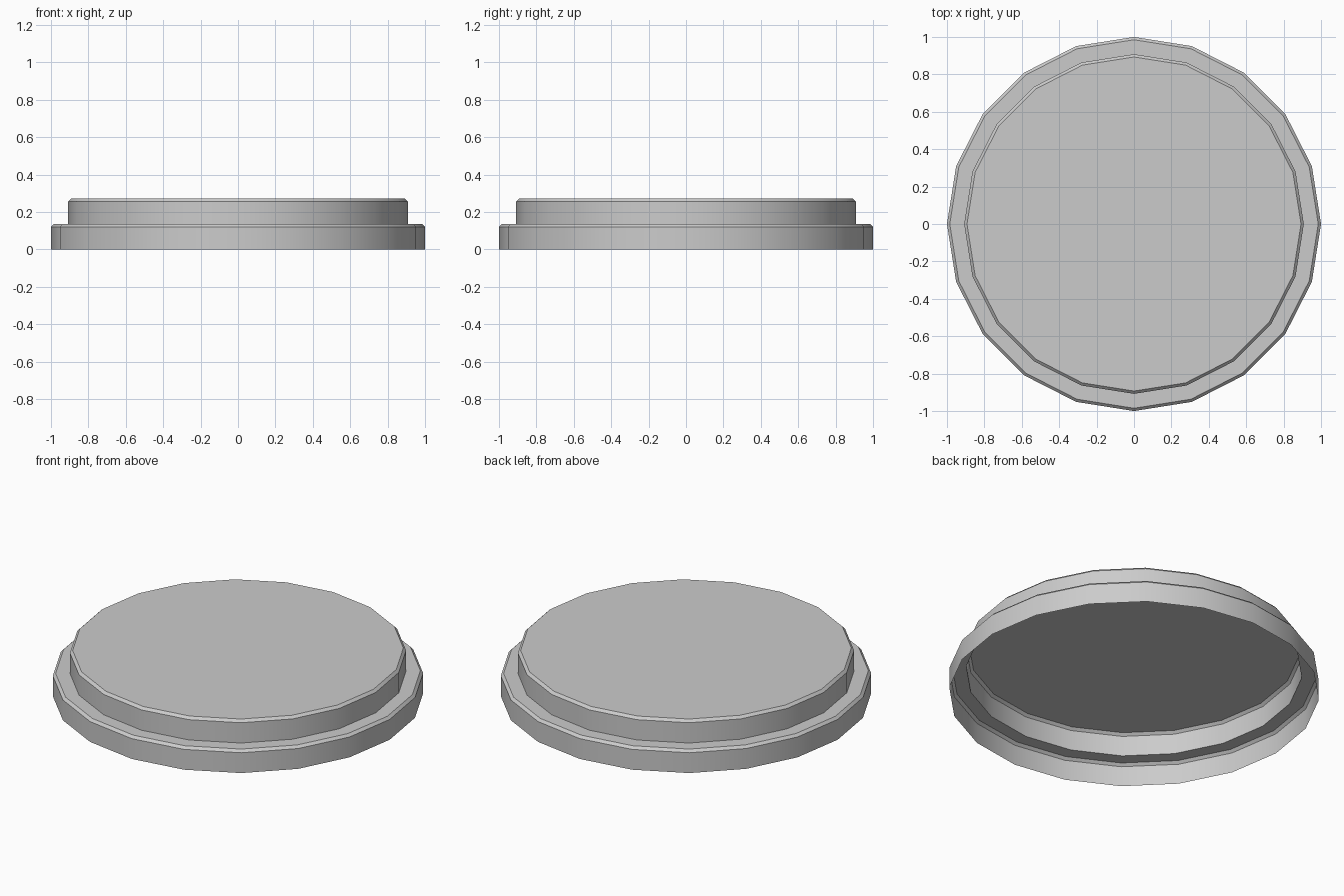
import bpy, bmesh
from math import cos, sin, tau, radians

if "Cube" in bpy.data.objects:
    bpy.data.objects.remove(bpy.data.objects["Cube"])

SIDES = 20
# stepped outline: radius, height (open underneath)
PROFILE = [(1.0, 0.0), (1.0, 0.121), (0.985, 0.136), (0.908, 0.136),
           (0.908, 0.257), (0.893, 0.272)]

bm = bmesh.new()
rings = [[bm.verts.new((r * cos(tau * i / SIDES), r * sin(tau * i / SIDES), z))
          for i in range(SIDES)] for r, z in PROFILE]

# walls, bevels and ledge
for low, high in zip(rings, rings[1:]):
    for i in range(SIDES):
        j = (i + 1) % SIDES
        bm.faces.new((low[i], low[j], high[j], high[i]))

# flat top
bm.faces.new(rings[-1])

mesh = bpy.data.meshes.new("stepped_lid")
bm.to_mesh(mesh)
bm.free()
lid = bpy.data.objects.new("stepped_lid", mesh)
bpy.context.collection.objects.link(lid)

# smooth round the walls, crisp at the steps
bpy.context.view_layer.objects.active = lid
lid.select_set(True)
bpy.ops.object.shade_smooth_by_angle(angle=radians(30))
